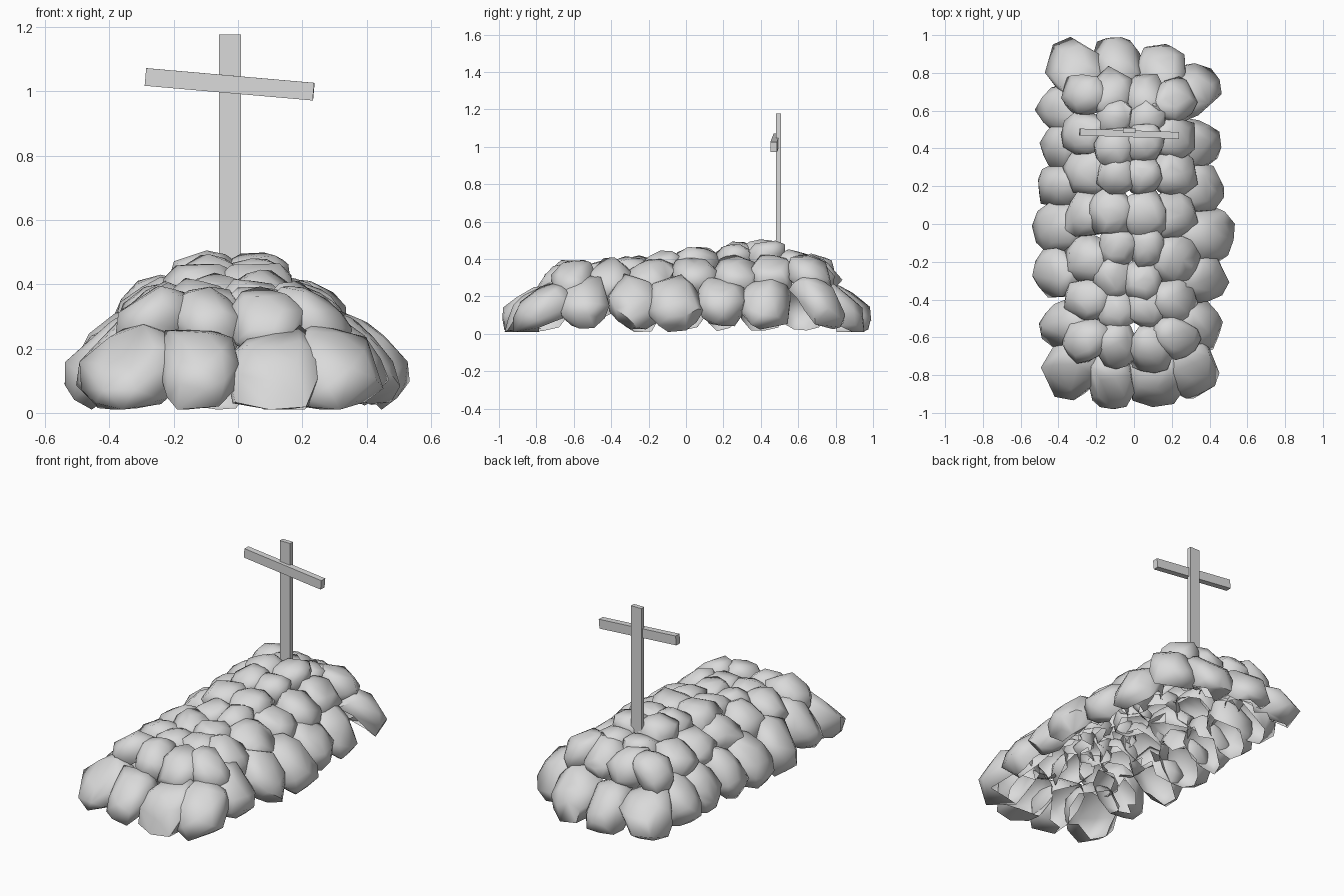
import bpy, bmesh, math, random
from mathutils import Matrix, Vector

random.seed(11)
if "Cube" in bpy.data.objects:
    bpy.data.objects.remove(bpy.data.objects["Cube"], do_unlink=True)

GREY = (0.7, 0.7, 0.7, 1)
grey = bpy.data.materials.new("plain grey")
grey.use_nodes = True
grey.diffuse_color = GREY
grey.node_tree.nodes["Principled BSDF"].inputs["Base Color"].default_value = GREY


def add_object(name, bm):
    mesh = bpy.data.meshes.new(name)
    bm.to_mesh(mesh)
    bm.free()
    mesh.materials.append(grey)
    obj = bpy.data.objects.new(name, mesh)
    bpy.context.collection.objects.link(obj)
    return obj


def outward(x, y, reach_x, reach_y):
    """Horizontal direction pointing away from a rounded rectangle."""
    push = Vector(((x / reach_x) ** 5, (y / reach_y) ** 5, 0))
    return push.normalized() if push.length > 0 else Vector((0, 1, 0))


def blunt(value, power):
    return math.copysign(abs(value) ** power, value)


def stone(name, centre, facing, tilt, half_size):
    """Angular pebble shell, open on its buried side."""
    bm = bmesh.new()
    bmesh.ops.create_icosphere(bm, subdivisions=2, radius=1)
    spin = Matrix.Rotation(random.uniform(0, math.tau), 3, "Z")
    for v in bm.verts:
        p = spin @ v.co
        bump = random.uniform(0.8, 1.14)
        v.co = Vector([blunt(c, 0.92) * bump * s for c, s in zip(p, half_size)])
    # Wrap the uneven points in broad flat facets
    bmesh.ops.delete(bm, geom=bm.edges[:] + bm.faces[:], context="EDGES_FACES")
    hull = bmesh.ops.convex_hull(bm, input=bm.verts[:])
    inside = [g for g in hull["geom_interior"] if isinstance(g, bmesh.types.BMVert)]
    bmesh.ops.delete(bm, geom=inside, context="VERTS")
    bmesh.ops.recalc_face_normals(bm, faces=bm.faces[:])
    # Leave the buried side open
    buried = [f for f in bm.faces
              if f.calc_center_median().z < -0.6 * half_size[2]]
    bmesh.ops.delete(bm, geom=buried, context="FACES")
    # Lean the shell against the mound
    normal = facing * math.sin(tilt) + Vector((0, 0, math.cos(tilt)))
    along = Vector((-facing.y, facing.x, 0))
    upslope = normal.cross(along)
    turn = Matrix((along, upslope, normal)).transposed()
    turn = turn @ Matrix.Rotation(random.uniform(-0.2, 0.2), 3, "Z")
    for v in bm.verts:
        v.co = turn @ v.co + Vector(centre)
        v.co.z = max(v.co.z, 0.01)
    for f in bm.faces:
        f.smooth = True
    for e in bm.edges:
        if len(e.link_faces) == 2 and e.calc_face_angle() > math.radians(60):
            e.smooth = False
    return add_object(name, bm)


def board(name, size, centre, lean=0, yaw=0):
    bm = bmesh.new()
    bmesh.ops.create_cube(bm, size=1)
    place = (Matrix.Translation(centre) @ Matrix.Rotation(yaw, 4, "Z")
             @ Matrix.Rotation(lean, 4, "Y") @ Matrix.Diagonal((*size, 1)))
    bmesh.ops.transform(bm, matrix=place, verts=bm.verts)
    return add_object(name, bm)


# Bottom ring: x, y, half width
bottom_ring = [
    (-.32, -.76, .16), (-.13, -.83, .13), (.12, -.81, .16), (.29, -.76, .15),
    (.32, -.54, .13), (.35, -.27, .15), (.38, -.06, .15), (.34, .19, .13),
    (.32, .43, .14), (.3, .71, .15), (.14, .8, .14), (-.09, .84, .13),
    (-.31, .81, .15), (-.36, .6, .13), (-.36, .41, .13), (-.38, .2, .12),
    (-.38, -.02, .14), (-.39, -.26, .14), (-.35, -.53, .13),
]
for i, (x, y, w) in enumerate(bottom_ring):
    at_end = abs(y) > .75
    stone(f"bottom_stone_{i}", (x, y, .13 if at_end else .165),
          outward(x, y, .47, .95), math.radians(38 if at_end else 46),
          (w, .185 if at_end else .175, .105))

# Middle ring: x, y, half width
middle_ring = [
    (-.26, -.62, .12), (-.09, -.65, .12), (.09, -.66, .12), (.22, -.6, .11),
    (.21, -.41, .12), (.21, -.19, .13), (.21, .05, .13), (.21, .27, .13),
    (.2, .46, .12), (.2, .65, .12), (.06, .67, .12), (-.12, .69, .12),
    (-.26, .68, .12), (-.25, .47, .12), (-.24, .28, .13), (-.24, .05, .13),
    (-.24, -.19, .13), (-.24, -.41, .12),
]
for i, (x, y, w) in enumerate(middle_ring):
    stone(f"middle_stone_{i}", (x, y, .3 + .03 * y), outward(x, y, .26, .8),
          math.radians(32), (w, .14, .095))

# Crest: paired stones along the ridge, rising towards the cross
for i, y in enumerate((-.45, -.28, -.11, .05, .25, .42, .56)):
    for side, x in (("left", .06), ("right", -.1)):
        big = .02 if y == .05 else 0
        stone(f"crest_stone_{side}_{i}",
              (x + random.uniform(-.02, .02), y + random.uniform(-.02, .02),
               min(.372 + .13 * y, .425) - (.06 if y > .5 else 0)),
              Vector((0, 1, 0)), random.uniform(-.2, .2),
              (.11 + big, .11 + big, .08 + big / 2))

# Wooden cross with a crooked beam
board("cross_post", (.068, .027, .9), (-.025, .494, .727))
board("cross_beam", (.525, .036, .055), (-.026, .478, 1.022),
      lean=math.radians(5), yaw=math.radians(-2))
